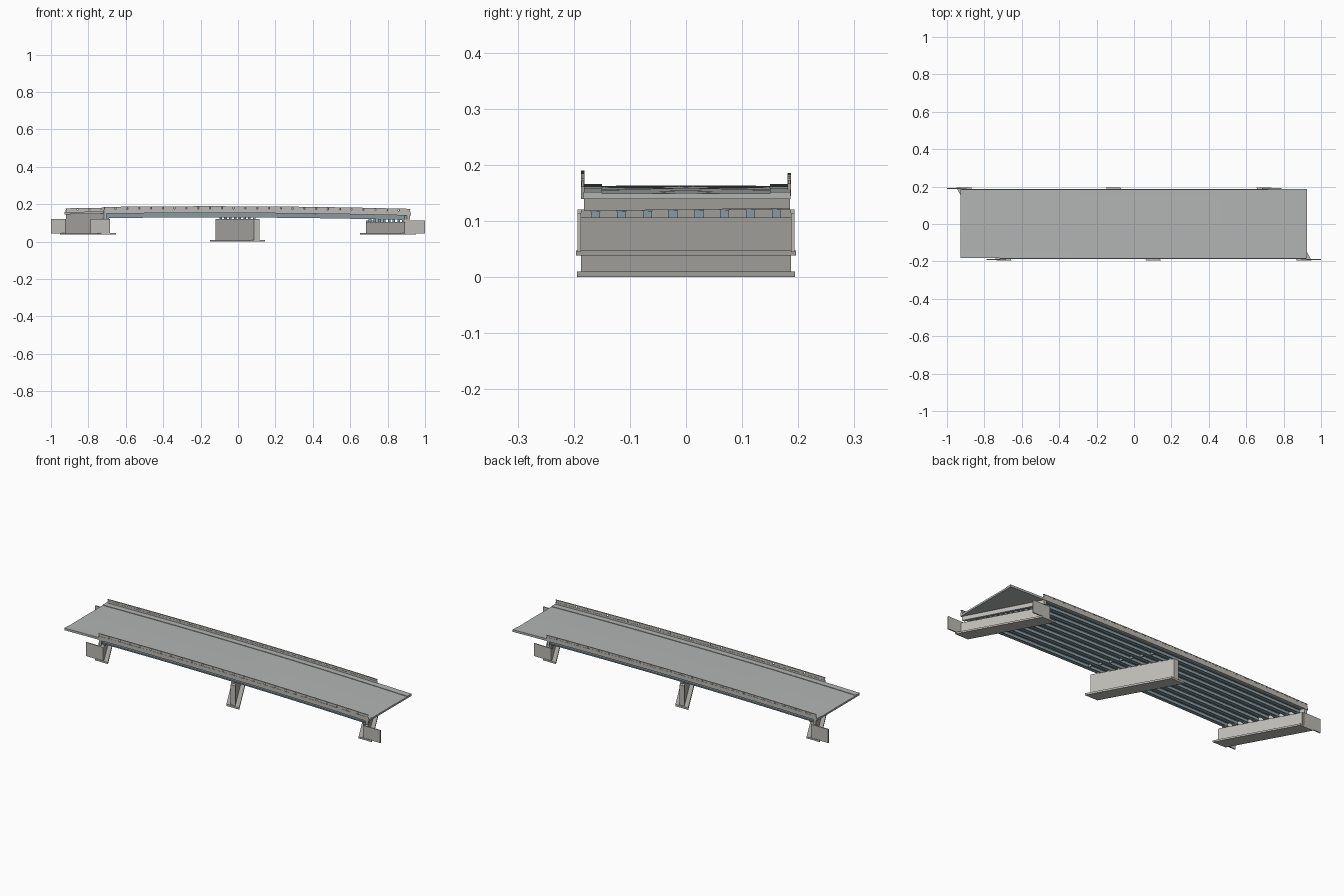
import bpy, bmesh, math

if "Cube" in bpy.data.objects:
    bpy.data.objects.remove(bpy.data.objects["Cube"])

SKEW = 0.553          # supports lean in plan: x = c - SKEW * y


def crest(x):
    return 0.1635 - 0.0122 * (x + 0.15) ** 2


def material(name, rgb):
    m = bpy.data.materials.new(name)
    m.diffuse_color = (*rgb, 1)
    m.use_nodes = True
    m.node_tree.nodes["Principled BSDF"].inputs["Base Color"].default_value = m.diffuse_color
    return m


CONCRETE = material("concrete", (0.50, 0.49, 0.46))
ROAD = material("deck_grey", (0.45, 0.46, 0.46))
STEEL = material("blue_steel", (0.25, 0.33, 0.37))


def finish(name, bm, mat):
    bmesh.ops.recalc_face_normals(bm, faces=bm.faces)
    me = bpy.data.meshes.new(name)
    bm.to_mesh(me)
    bm.free()
    me.materials.append(mat)
    ob = bpy.data.objects.new(name, me)
    bpy.context.collection.objects.link(ob)
    return ob


def loft(bm, prof, x0, x1, n, skewed=True):
    """Sweep a (y, z offset) profile along the crest curve, with skew or square ends."""
    rings = []
    for i in range(n + 1):
        base = x0 + (x1 - x0) * i / n
        ring = []
        for y, dz in prof:
            x = base - (SKEW * y if skewed else 0)
            ring.append(bm.verts.new((x, y, crest(x) + dz)))
        rings.append(ring)
    k = len(prof)
    for a, b in zip(rings, rings[1:]):
        for j in range(k):
            bm.faces.new((a[j], a[(j + 1) % k], b[(j + 1) % k], b[j]))
    bm.faces.new(rings[0])
    bm.faces.new(rings[-1][::-1])


def rect(y0, y1, z0, z1):
    return [(y0, z0), (y1, z0), (y1, z1), (y0, z1)]


def block(bm, x0, x1, y0, y1, z0, z1, skew=SKEW):
    """Box sheared in plan along the skew."""
    v = [bm.verts.new((x - skew * y, y, z)) for z in (z0, z1)
         for x, y in ((x0, y0), (x1, y0), (x1, y1), (x0, y1))]
    for f in ((3, 2, 1, 0), (4, 5, 6, 7), (0, 1, 5, 4), (1, 2, 6, 5), (2, 3, 7, 6), (3, 0, 4, 7)):
        bm.faces.new([v[i] for i in f])


# deck slab with square ends and low kerbed sidewalks
bm = bmesh.new()
loft(bm, [(-0.183, -0.010), (0.186, -0.010), (0.186, 0.002), (0.150, 0.002), (0.150, -0.001),
          (0, 0), (-0.150, -0.001), (-0.150, 0.002), (-0.183, 0.002)], -0.928, 0.924, 24, False)
finish("deck_slab", bm, ROAD)

# parapets: continuous base, upright panels with joints, thin rail
for name, s, h in (("front_parapet", -1, 0.026), ("back_parapet", 1, 0.022)):
    a, b = sorted((s * 0.181, s * 0.187))
    x_in = (-0.82, 0.82)
    bm = bmesh.new()
    loft(bm, rect(a, b, -0.010, 0.012), *x_in, 24)
    n = 26
    step = 1.64 / n
    for i in range(n):
        x = -0.82 + i * step
        loft(bm, rect(a + 0.001, b - 0.001, 0.012, h - 0.004), x + 0.003, x + step - 0.003, 1)
    loft(bm, rect(a, b, h - 0.004, h), *x_in, 24)
    finish(name, bm, CONCRETE)

# steel I girders
GIRDER_Y = [-0.161 + 0.046 * i for i in range(8)]
bm = bmesh.new()
T, B, f, w = -0.010, -0.034, 0.009, 0.002
for y in GIRDER_Y:
    loft(bm, [(y - f, B), (y + f, B), (y + f, B + 0.003), (y + w, B + 0.003), (y + w, T - 0.003),
              (y + f, T - 0.003), (y + f, T), (y - f, T), (y - f, T - 0.003), (y - w, T - 0.003),
              (y - w, B + 0.003), (y - f, B + 0.003)], -0.81, 0.80, 20)
finish("girders", bm, STEEL)

# cross bracing between girders beside the pier
bm = bmesh.new()
for c in (-0.07, 0.07):
    for y0, y1 in zip(GIRDER_Y, GIRDER_Y[1:]):
        x = c - SKEW * (y0 + y1) / 2
        block(bm, x - 0.002, x + 0.002, y0, y1, crest(x) - 0.028, crest(x) - 0.014, 0)
finish("cross_bracing", bm, STEEL)

# bearings under each girder
bm = bmesh.new()
for c, low in ((-0.785, 0.119), (-0.003, 0.119), (0.795, 0.104)):
    for y in GIRDER_Y:
        x = c - SKEW * y
        block(bm, x - 0.007, x + 0.007, y - 0.008, y + 0.008, low, crest(x) - 0.034, 0)
finish("bearings", bm, STEEL)

# central pier
bm = bmesh.new()
block(bm, -0.042, 0.036, -0.194, 0.194, 0.0, 0.010)
finish("pier_footing", bm, CONCRETE)
bm = bmesh.new()
block(bm, -0.017, 0.011, -0.187, 0.187, 0.010, 0.120)
finish("pier_wall", bm, CONCRETE)

# abutments: footing, seat wall, back wall and wing walls at both ends
for side, s, seat in (("left", -1, 0.120), ("right", 1, 0.106)):
    bm = bmesh.new()
    c = s * 0.802
    block(bm, c - 0.040, c + 0.040, -0.196, 0.196, 0.038, 0.047)
    finish(side + "_abutment_footing", bm, CONCRETE)

    bm = bmesh.new()
    block(bm, *sorted((s * 0.787, s * 0.818)), -0.187, 0.187, 0.047, seat)
    finish(side + "_abutment_wall", bm, CONCRETE)

    # back wall follows the deck underside
    bm = bmesh.new()
    lo = -0.040 if s < 0 else -0.032
    loft(bm, rect(-0.182, 0.185, lo, -0.010), *sorted((s * 0.803, s * 0.818)), 1)
    finish(side + "_back_wall", bm, CONCRETE)

    for where, y in (("front", -0.190), ("back", 0.190)):
        inner = s * 0.79 - SKEW * y
        outer = s * 0.895 - SKEW * y
        outer = max(-1, min(1, outer))
        bm = bmesh.new()
        block(bm, *sorted((inner, outer)), y - 0.003, y + 0.003, 0.045,
              0.120 if s < 0 else 0.114, 0)
        finish(f"{side}_{where}_wing_wall", bm, CONCRETE)
